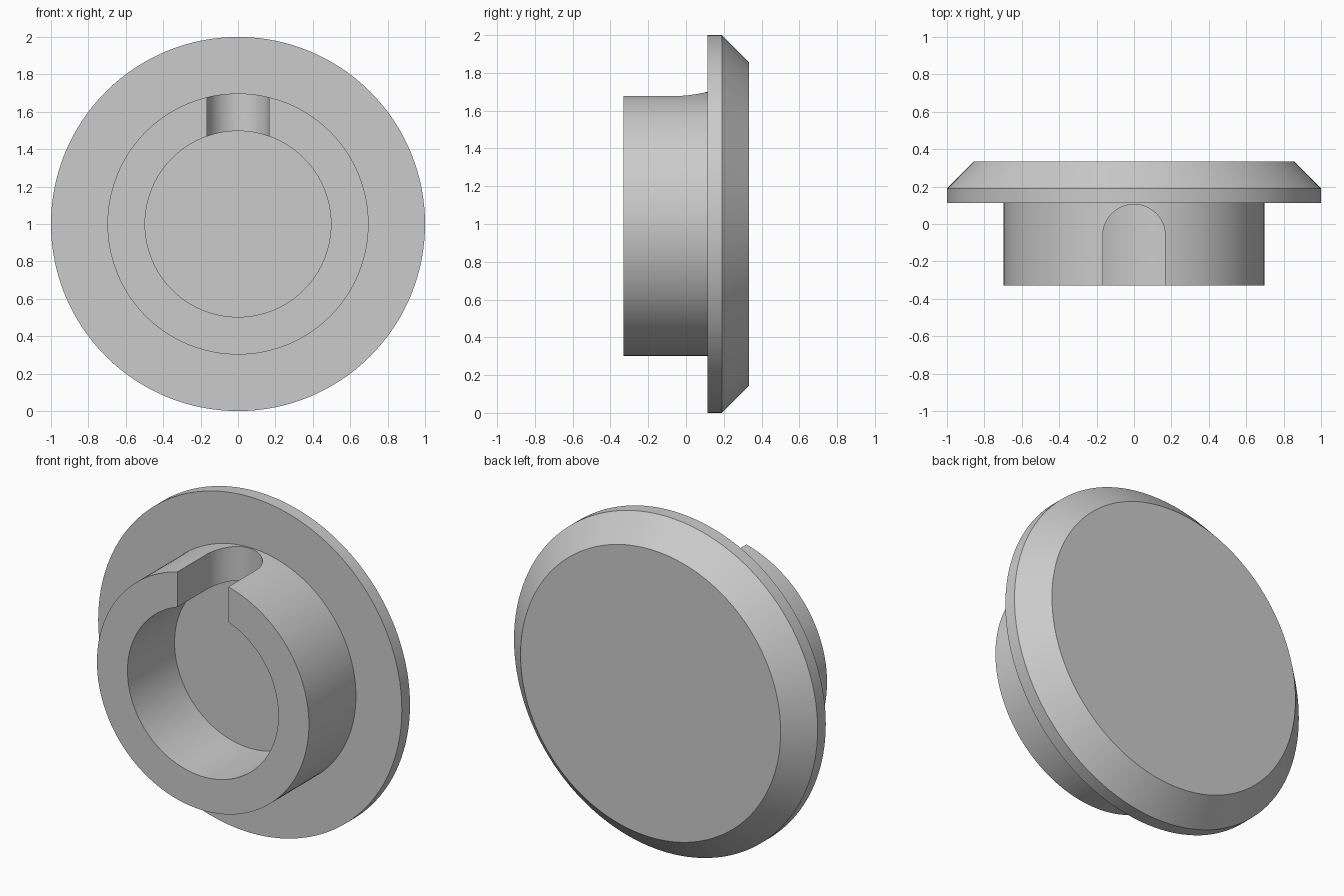
import bpy, bmesh, math
from mathutils import Matrix, Vector

old = bpy.data.objects.get("Cube")
if old:
    bpy.data.objects.remove(old, do_unlink=True)

grey = bpy.data.materials.new("plain grey")
grey.use_nodes = True
colour = (0.6, 0.6, 0.6, 1)
grey.diffuse_color = colour
grey.node_tree.nodes["Principled BSDF"].inputs["Base Color"].default_value = colour


def make_object(name, bm):
    bmesh.ops.recalc_face_normals(bm, faces=bm.faces)
    mesh = bpy.data.meshes.new(name)
    bm.to_mesh(mesh)
    bm.free()
    mesh.materials.append(grey)
    obj = bpy.data.objects.new(name, mesh)
    bpy.context.collection.objects.link(obj)
    return obj


def lathe(name, profile, steps=128):
    """Spin (radius, y) points about the horizontal axis at z = 1; ends are capped flat."""
    bm = bmesh.new()
    rings = []
    for r, y in profile:
        angles = [math.tau * i / steps for i in range(steps)]
        rings.append([bm.verts.new((r * math.sin(a), y, 1 + r * math.cos(a))) for a in angles])
    for a, b in zip(rings, rings[1:]):
        for i in range(steps):
            j = (i + 1) % steps
            bm.faces.new((a[i], a[j], b[j], b[i]))
    bm.faces.new(rings[0])
    bm.faces.new(rings[-1])
    return make_object(name, bm)


# Bevelled disc with a hollow collar on its front
FRONT, SEAT, BACK = -0.33, 0.113, 0.333
cap = lathe("collared_cap", [
    (0.497, SEAT), (0.497, FRONT), (0.698, FRONT), (0.698, SEAT),
    (1, SEAT), (1, 0.19), (0.857, BACK)])

# Round-ended slot through the top of the collar
half, centre = 0.167, -0.062
bm = bmesh.new()
outline = [(-half, -0.6), (half, -0.6)]
outline += [(half * math.cos(math.pi * i / 32), centre + half * math.sin(math.pi * i / 32))
            for i in range(33)]
base = bm.faces.new([bm.verts.new((x, y, 1.2)) for x, y in outline])
top = bmesh.ops.extrude_face_region(bm, geom=[base])["geom"]
bmesh.ops.translate(bm, vec=(0, 0, 0.7),
                    verts=[v for v in top if isinstance(v, bmesh.types.BMVert)])
cutter = make_object("slot_cutter", bm)
cutter.hide_render = True

cut = cap.modifiers.new("slot", 'BOOLEAN')
cut.operation = 'DIFFERENCE'
cut.solver = 'EXACT'
cut.object = cutter

bpy.ops.object.select_all(action='DESELECT')
bpy.context.view_layer.objects.active = cap
cap.select_set(True)
bpy.ops.object.modifier_apply(modifier="slot")
bpy.data.objects.remove(cutter, do_unlink=True)
bpy.ops.object.shade_smooth_by_angle(angle=math.radians(30))
